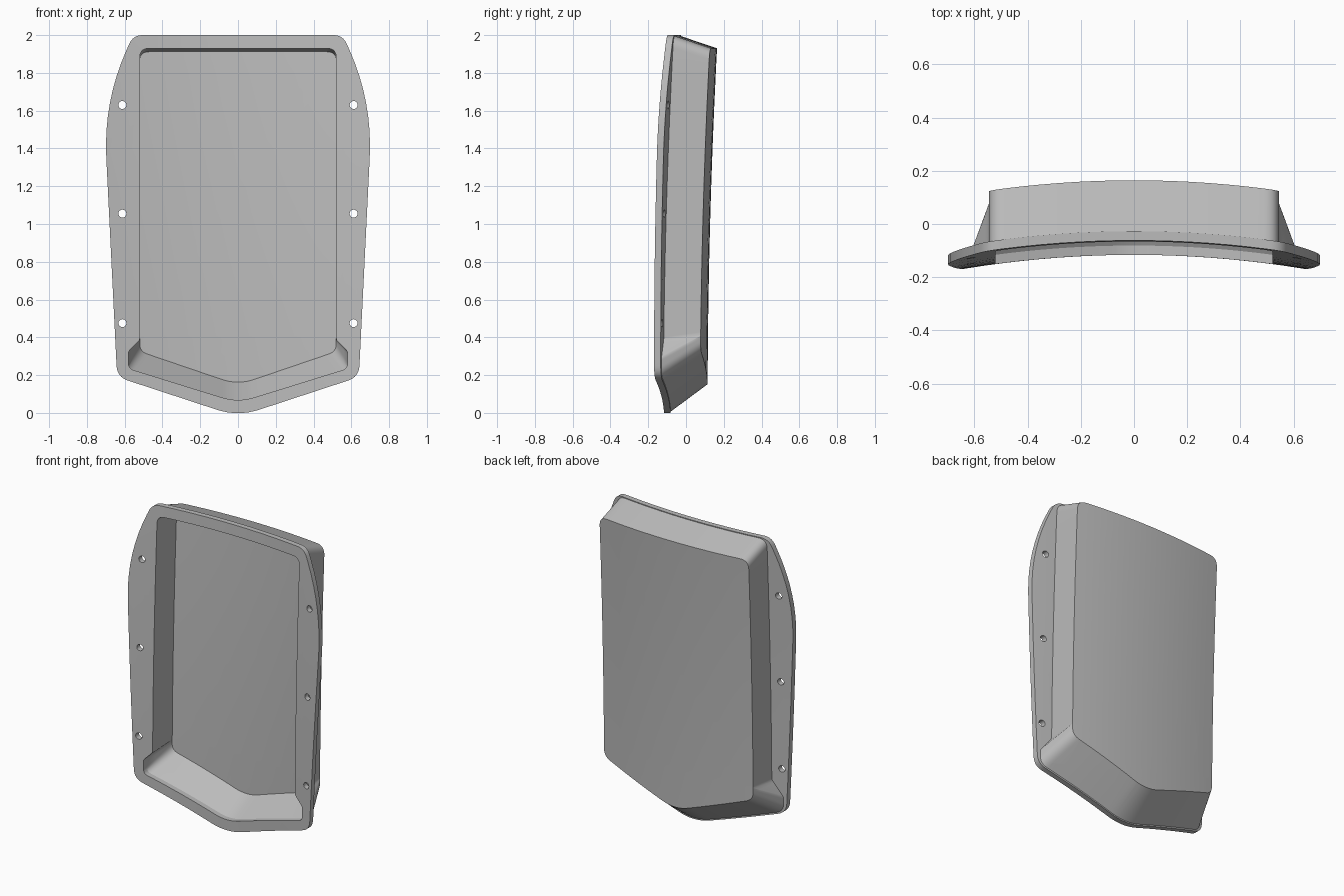
import bpy, bmesh, math
from mathutils import Vector

cube = bpy.data.objects.get("Cube")
if cube:
    bpy.data.objects.remove(cube, do_unlink=True)

FLANGE, FLOOR, BACK = 0.035, 0.205, 0.23   # depths behind the front face
SEG = 8


def outline(half):
    """Mirror half a polygon (x, z, rounding) and round every corner."""
    corners = half + [(-x, z, t) for x, z, t in reversed(half[:-1])]
    pts = []
    for i, (x, z, t) in enumerate(corners):
        c = Vector((x, z))
        a = Vector(corners[i - 1][:2])
        b = Vector(corners[(i + 1) % len(corners)][:2])
        p, q = c + (a - c).normalized() * t, c + (b - c).normalized() * t
        for k in range(SEG + 1):
            s = k / SEG
            pts.append(p * (1 - s) ** 2 + c * 2 * s * (1 - s) + q * s * s)
    return pts


def circle(x, z, r, n=20):
    return [Vector((x + r * math.cos(2 * math.pi * k / n),
                    z + r * math.sin(2 * math.pi * k / n))) for k in range(n)]


bm = bmesh.new()


def ring(pts, depth):
    return [bm.verts.new((p.x, depth, p.y)) for p in pts]


def bridge(a, b):
    n = len(a)
    for i in range(n):
        j = (i + 1) % n
        bm.faces.new((a[i], a[j], b[j], b[i]))


def fill(rings):
    edges = []
    for r in rings:
        for i, v in enumerate(r):
            w = r[(i + 1) % len(r)]
            edges.append(bm.edges.get((v, w)) or bm.edges.new((v, w)))
    bmesh.ops.triangle_fill(bm, edges=edges, use_beauty=True, normal=(0, 1, 0))


# Profiles, listed from the top corner down to the bottom point
rim = outline([(.555, 2, .05), (.712, 1.65, .3), (.64, .19, .06), (0, -.02, .12)])
box_base = outline([(.545, 1.995, .06), (.545, .39, .012), (.622, .29, .012),
                    (.622, .195, .05), (0, -.012, .12)])
box_back = outline([(.545, 1.93, .06), (.545, .42, .008), (.545, .40, .008),
                    (.545, .33, .05), (0, .135, .1)])
mouth = outline([(.52, 1.93, .05), (.52, .385, .012), (.58, .325, .012),
                 (.58, .235, .03), (0, .055, .09)])
floor = outline([(.52, 1.912, .05), (.52, .40, .008), (.52, .38, .008),
                 (.52, .325, .04), (0, .148, .09)])
holes = [circle(s * .612, z, .021) for s in (-1, 1) for z in (.475, 1.055, 1.63)]

# Flange with bolt holes
rim_f, rim_b = ring(rim, 0), ring(rim, FLANGE)
holes_f = [ring(h, 0) for h in holes]
holes_b = [ring(h, FLANGE) for h in holes]
bridge(rim_f, rim_b)
for a, b in zip(holes_f, holes_b):
    bridge(a, b)

# Outer box
base, back = ring(box_base, FLANGE), ring(box_back, BACK)
bridge(base, back)
fill([back])

# Pocket: straight lip, then tapered walls down to the floor
mouth_f, mouth_b, bottom = ring(mouth, 0), ring(mouth, FLANGE), ring(floor, FLOOR)
bridge(mouth_f, mouth_b)
bridge(mouth_b, bottom)
fill([bottom])

# Flange faces
fill([rim_f, mouth_f] + holes_f)
fill([rim_b, base] + holes_b)

# Slice the flat faces so that they can bend
cuts = [((k * .07, 0, 0), (1, 0, 0)) for k in range(-9, 10)]
cuts += [((0, 0, k * .2), (0, 0, 1)) for k in range(1, 10)]
for co, no in cuts:
    bmesh.ops.bisect_plane(bm, geom=bm.verts[:] + bm.edges[:] + bm.faces[:],
                           dist=1e-5, plane_co=co, plane_no=no)

# Bend across the width and along the height
for v in bm.verts:
    v.co.y += -.116 + .0135 * v.co.z ** 2 - .13 * v.co.x ** 2
bmesh.ops.recalc_face_normals(bm, faces=bm.faces[:])

mesh = bpy.data.meshes.new("tray_shell")
bm.to_mesh(mesh)
bm.free()
shell = bpy.data.objects.new("tray_shell", mesh)
bpy.context.collection.objects.link(shell)

# Grey material
grey = bpy.data.materials.new("plain_grey")
grey.use_nodes = True
colour = (.5, .5, .5, 1)
grey.diffuse_color = colour
grey.node_tree.nodes["Principled BSDF"].inputs["Base Color"].default_value = colour
mesh.materials.append(grey)

bpy.context.view_layer.objects.active = shell
shell.select_set(True)
bpy.ops.object.shade_smooth_by_angle(angle=math.radians(25))
